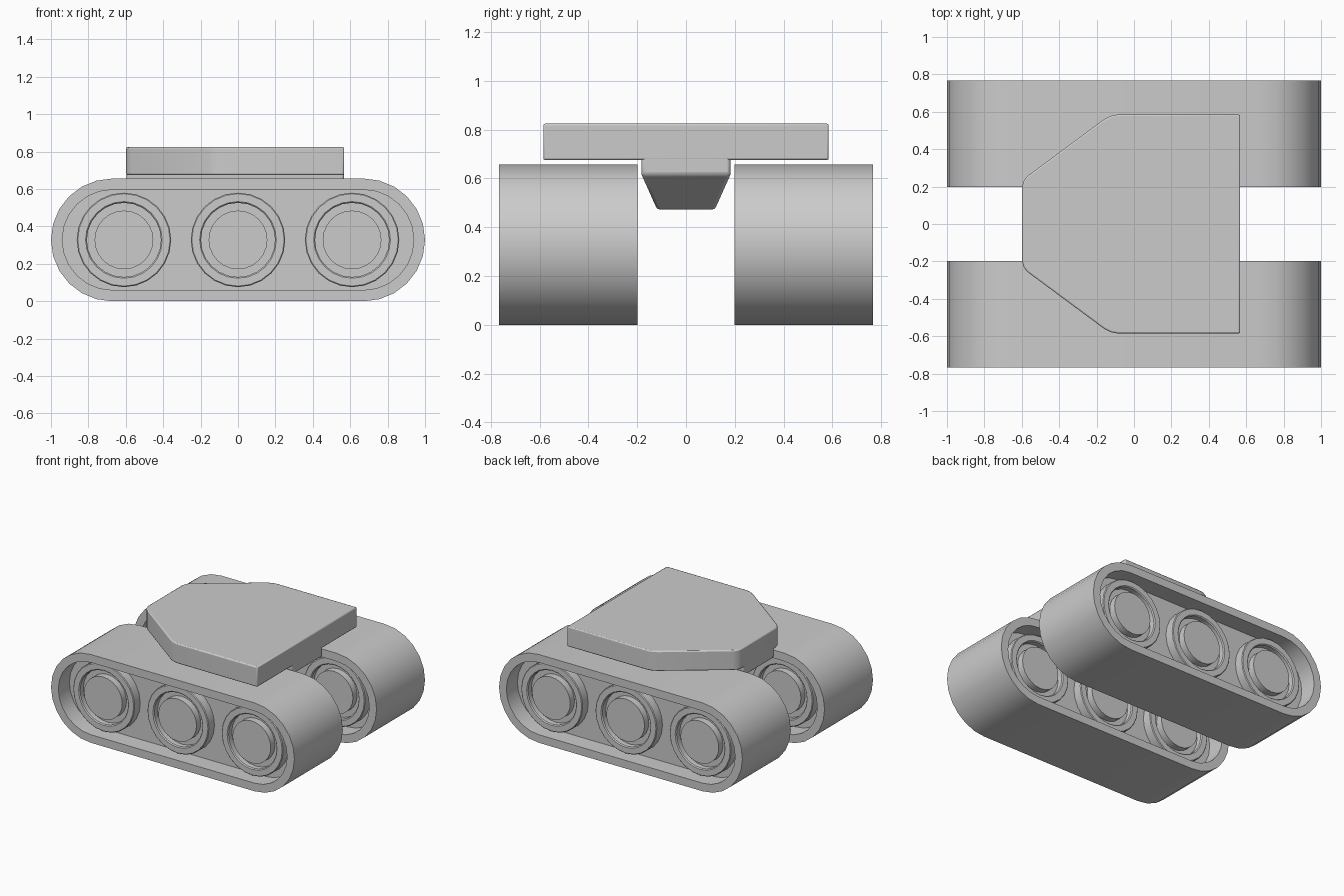
import bpy, bmesh, math

if "Cube" in bpy.data.objects:
    bpy.data.objects.remove(bpy.data.objects["Cube"])


def loft(name, loops, bevel=0.0):
    """Skin a list of equal-length vertex loops, capping both ends."""
    bm = bmesh.new()
    rings = [[bm.verts.new(p) for p in loop] for loop in loops]
    n = len(rings[0])
    for a, b in zip(rings, rings[1:]):
        for i in range(n):
            j = (i + 1) % n
            bm.faces.new((a[i], a[j], b[j], b[i]))
    bm.faces.new(rings[0])
    bm.faces.new(rings[-1])
    bmesh.ops.recalc_face_normals(bm, faces=bm.faces)
    me = bpy.data.meshes.new(name)
    bm.to_mesh(me)
    bm.free()
    ob = bpy.data.objects.new(name, me)
    bpy.context.collection.objects.link(ob)
    if bevel:
        mod = ob.modifiers.new("soft_edges", 'BEVEL')
        mod.width = bevel
        mod.segments = 2
        mod.limit_method = 'ANGLE'
    bpy.ops.object.select_all(action='DESELECT')
    ob.select_set(True)
    bpy.context.view_layer.objects.active = ob
    bpy.ops.object.shade_smooth_by_angle(angle=math.radians(30))
    return ob


MID_Z = 0.328


def stadium(r, y, segs=12):
    """Rounded track outline of end radius r at depth y."""
    pts = []
    for cx, start in ((0.672, -90), (-0.672, 90)):
        for i in range(segs + 1):
            a = math.radians(start + 180 * i / segs)
            pts.append((cx + r * math.cos(a), y, MID_Z + r * math.sin(a)))
    return pts


def circle(cx, r, y, segs=24):
    return [(cx + r * math.cos(2 * math.pi * i / segs), y,
             MID_Z + r * math.sin(2 * math.pi * i / segs)) for i in range(segs)]


# Tracks: a raised rim around a recessed panel on both faces, with wheels
INNER, OUTER, DEPTH = 0.198, 0.766, 0.13
# wheel profile: radius, depth below the rim face
WHEEL = [(0.2525, DEPTH + 0.02), (0.2525, 0.065), (0.247, 0.06), (0.205, 0.06),
         (0.198, 0.067), (0.198, 0.105), (0.157, 0.105), (0.157, 0.055)]
for side, label in ((-1, "front"), (1, "back")):
    a, b = side * INNER, side * OUTER
    d = side * DEPTH
    loft(label + "_track", [
        stadium(0.268, a + d), stadium(0.268, a), stadium(0.328, a),
        stadium(0.328, b), stadium(0.268, b), stadium(0.268, b - d)])
    for k, cx in enumerate((-0.61, 0, 0.61)):
        for face, inward, where in ((a, side, "inner"), (b, -side, "outer")):
            loft(f"{label}_{where}_wheel_{k + 1}",
                 [circle(cx, r, face + inward * dep) for r, dep in WHEEL])

# Hull deck: plate tapering towards -x, with softened corners
half = [(0.568, 0.585), (-0.09, 0.585), (-0.125, 0.578), (-0.16, 0.56),
        (-0.565, 0.26), (-0.588, 0.235), (-0.598, 0.20)]
outline = half + [(x, -y) for x, y in reversed(half)]
loft("hull_deck", [[(x, y, z) for x, y in outline] for z in (0.675, 0.824)], 0.008)


# Keel: narrow belly hanging between the tracks
def rect(x0, x1, w, z):
    return [(x0, -w, z), (x1, -w, z), (x1, w, z), (x0, w, z)]


loft("hull_keel", [rect(-0.597, 0.567, 0.182, 0.70), rect(-0.597, 0.567, 0.182, 0.615),
                   rect(-0.42, 0.36, 0.118, 0.472)], 0.012)
